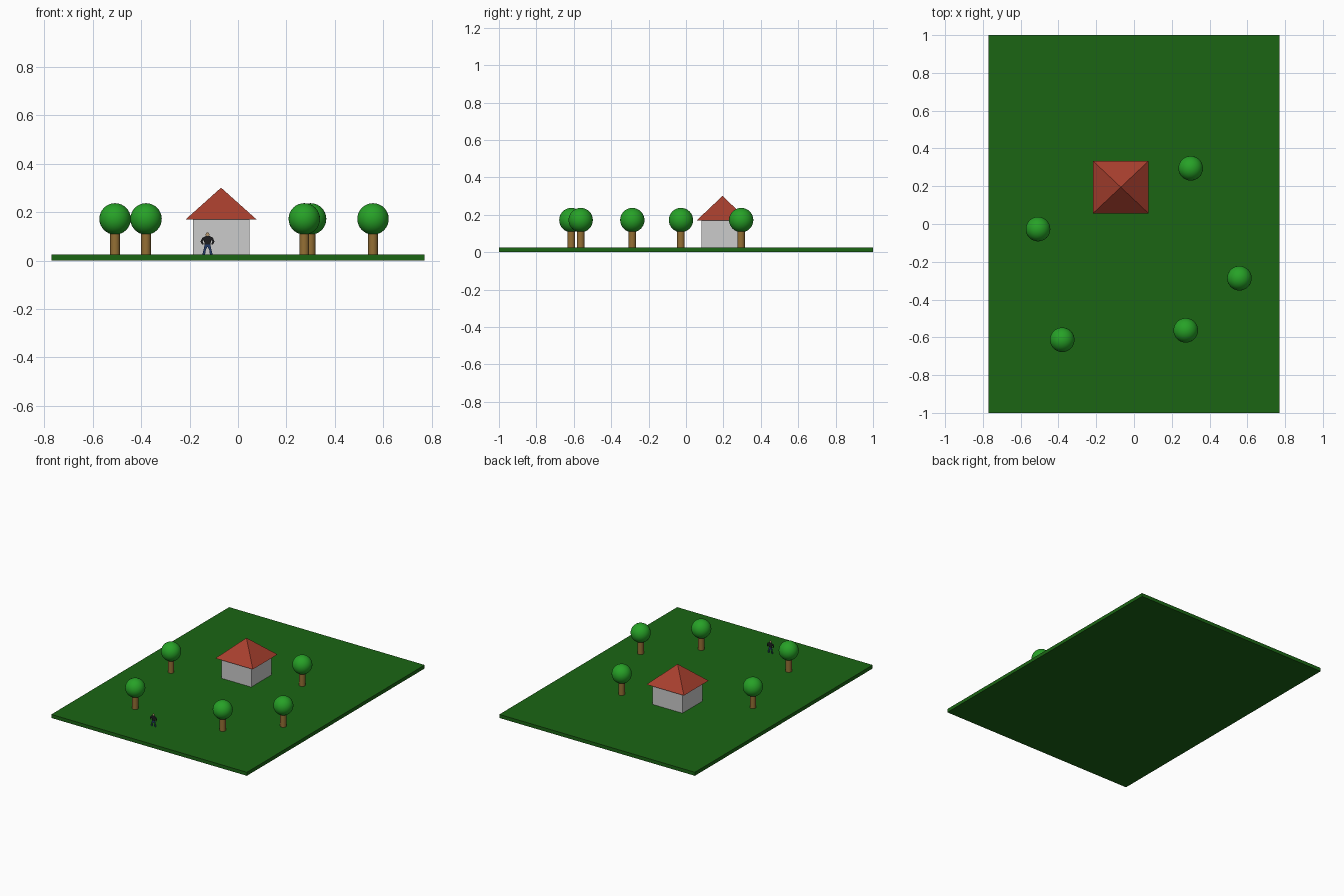
import bpy, bmesh, math

if "Cube" in bpy.data.objects:
    bpy.data.objects.remove(bpy.data.objects["Cube"])


def material(name, rgb):
    m = bpy.data.materials.new(name)
    m.diffuse_color = (*rgb, 1)
    m.use_nodes = True
    m.node_tree.nodes["Principled BSDF"].inputs["Base Color"].default_value = m.diffuse_color
    return m


GRASS = material("grass", (0.011, 0.13, 0.007))
LEAF = material("leaf", (0.02, 0.36, 0.02))
BARK = material("bark", (0.30, 0.16, 0.035))
TILE = material("roof_tile", (0.39, 0.05, 0.027))
JACKET = material("jacket", (0.012, 0.012, 0.014))
DENIM = material("denim", (0.015, 0.04, 0.13))
SKIN = material("skin", (0.45, 0.30, 0.16))


def finish(name, mat=None, smooth=False):
    ob = bpy.context.object
    ob.name = name
    if mat:
        ob.data.materials.append(mat)
    if smooth:
        bpy.ops.object.shade_smooth_by_angle(angle=math.radians(40))
    return ob


def box(name, x0, x1, y0, y1, z0, z1, mat=None):
    bpy.ops.mesh.primitive_cube_add(
        size=1, location=((x0 + x1) / 2, (y0 + y1) / 2, (z0 + z1) / 2))
    bpy.context.object.scale = (x1 - x0, y1 - y0, z1 - z0)
    bpy.ops.object.transform_apply(location=False, rotation=False, scale=True)
    return finish(name, mat)


def cutout(name, outline, mat, mirror=False, cx=-0.126, y=-0.77, t=0.001):
    """Flat upright shape from an x,z outline, optionally with its mirror twin."""
    bm = bmesh.new()
    for s in ((1, -1) if mirror else (1,)):
        face = bm.faces.new([bm.verts.new((cx + s * x, y - t / 2, z)) for x, z in outline])
        ext = bmesh.ops.extrude_face_region(bm, geom=[face])["geom"]
        verts = [v for v in ext if isinstance(v, bmesh.types.BMVert)]
        bmesh.ops.translate(bm, verts=verts, vec=(0, t, 0))
    bmesh.ops.recalc_face_normals(bm, faces=bm.faces)
    me = bpy.data.meshes.new(name)
    bm.to_mesh(me)
    bm.free()
    me.materials.append(mat)
    bpy.context.collection.objects.link(bpy.data.objects.new(name, me))


# Lawn slab
box("lawn", -0.77, 0.77, -1, 1, 0, 0.025, GRASS)

# House walls and pyramid roof
box("house_walls", -0.187, 0.047, 0.082, 0.307, 0.025, 0.169)
bpy.ops.mesh.primitive_cone_add(vertices=4, radius1=math.sqrt(0.5), radius2=0, depth=1,
                                location=(-0.07, 0.195, 0.235), rotation=(0, 0, math.pi / 4))
bpy.ops.object.transform_apply(location=False, rotation=True, scale=False)
bpy.context.object.scale = (0.295, 0.278, 0.132)
bpy.ops.object.transform_apply(location=False, rotation=False, scale=True)
finish("house_roof", TILE)

# Trees
for i, (x, y) in enumerate([(-0.508, -0.027), (-0.38, -0.613), (0.274, -0.563),
                            (0.3, 0.295), (0.558, -0.287)], 1):
    bpy.ops.mesh.primitive_cylinder_add(vertices=32, radius=0.02, depth=0.125,
                                        location=(x, y, 0.0875))
    finish(f"tree_trunk_{i}", BARK, True)
    bpy.ops.mesh.primitive_uv_sphere_add(segments=32, ring_count=16, radius=0.065,
                                         location=(x, y, 0.172))
    finish(f"tree_crown_{i}", LEAF, True)

# Flat standing figure
cutout("figure_legs", [(0, 0.066), (0.012, 0.066), (0.016, 0.045), (0.021, 0.025),
                       (0.010, 0.025), (0.007, 0.044), (0, 0.057)], DENIM, True)
cutout("figure_torso", [(-0.012, 0.064), (0.012, 0.064), (0.016, 0.097),
                        (0.006, 0.102), (-0.006, 0.102), (-0.016, 0.097)], JACKET)
cutout("figure_arms", [(0.014, 0.098), (0.022, 0.094), (0.029, 0.078),
                       (0.022, 0.066), (0.015, 0.068), (0.020, 0.078), (0.014, 0.086)],
       JACKET, True)
cutout("figure_head", [(0.008 * math.cos(a * math.pi / 6),
                        0.107 + 0.009 * math.sin(a * math.pi / 6)) for a in range(12)], SKIN)
